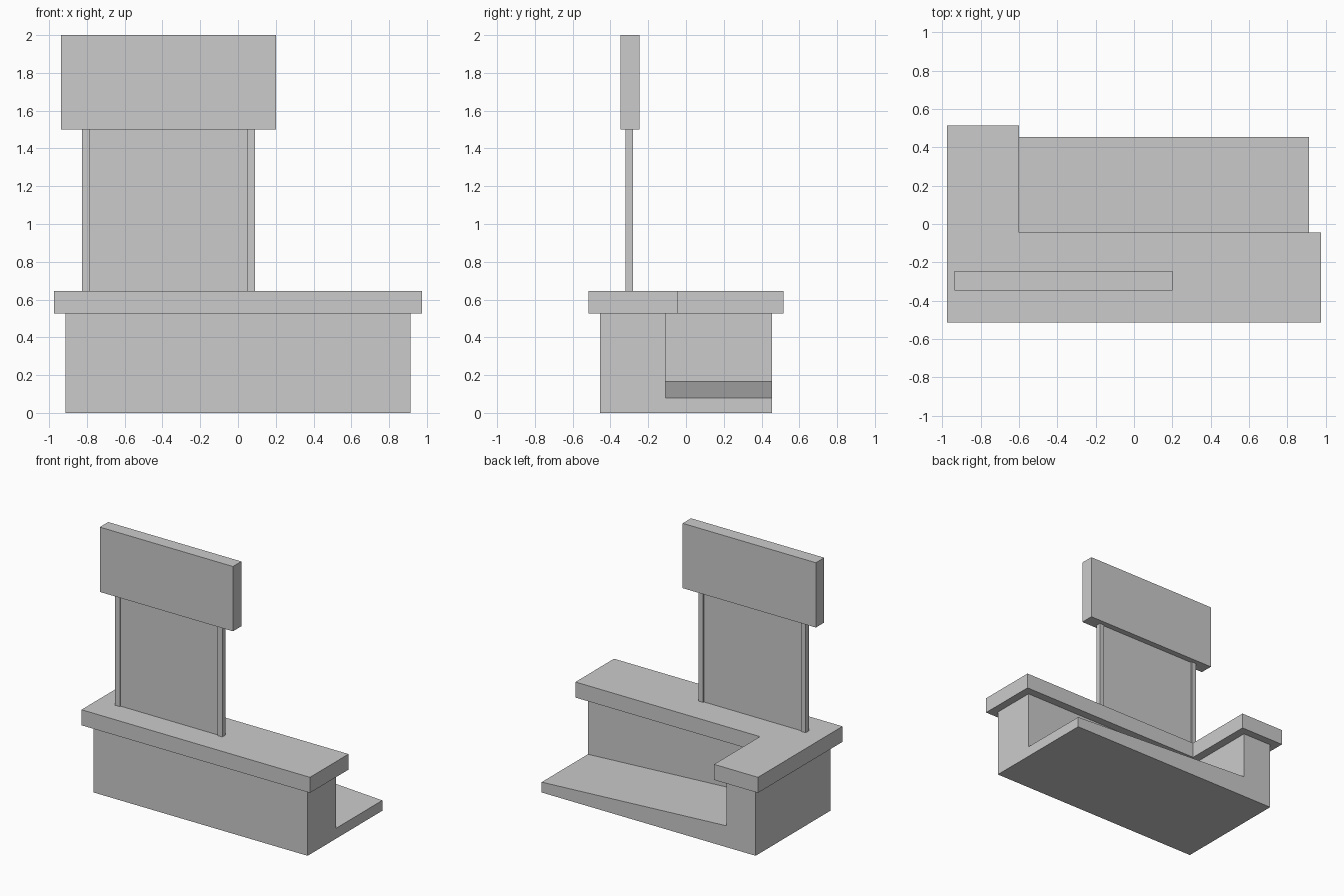
import bpy, bmesh

if "Cube" in bpy.data.objects:
    bpy.data.objects.remove(bpy.data.objects["Cube"])


def prism(name, points):
    """Join two matching loops of 3D points (bottom, top) into a solid."""
    bottom, top = points
    bm = bmesh.new()
    lo = [bm.verts.new(p) for p in bottom]
    hi = [bm.verts.new(p) for p in top]
    n = len(lo)
    bm.faces.new(lo[::-1])
    bm.faces.new(hi)
    for i in range(n):
        j = (i + 1) % n
        bm.faces.new((lo[i], lo[j], hi[j], hi[i]))
    bmesh.ops.recalc_face_normals(bm, faces=bm.faces)
    mesh = bpy.data.meshes.new(name)
    bm.to_mesh(mesh)
    bm.free()
    obj = bpy.data.objects.new(name, mesh)
    bpy.context.collection.objects.link(obj)
    return obj


def extrude_z(name, outline, z0, z1):
    return prism(name, ([(x, y, z0) for x, y in outline],
                        [(x, y, z1) for x, y in outline]))


def box(name, x0, x1, y0, y1, z0, z1):
    return extrude_z(name, [(x0, y0), (x1, y0), (x1, y1), (x0, y1)], z0, z1)


def ell(x0, x1, y0, y1, xi, yi):
    """L outline: long arm along the front, short arm on the left."""
    return [(x0, y0), (x1, y0), (x1, yi), (xi, yi), (xi, y1), (x0, y1)]


# Counter body and overhanging top
extrude_z("counter_body", ell(-0.913, 0.913, -0.455, 0.455, -0.665, -0.108), 0, 0.525)
extrude_z("counter_top", ell(-0.975, 0.975, -0.515, 0.515, -0.60, -0.045), 0.525, 0.645)

# Floor ramp behind the counter, falling towards the open right end
ramp = [(-0.665, 0), (0.913, 0), (0.913, 0.08), (-0.665, 0.165)]
prism("floor_ramp", ([(x, -0.108, z) for x, z in ramp],
                     [(x, 0.455, z) for x, z in ramp]))

# Sign posts with a slightly recessed panel between them
for side, x in (("left", -0.825), ("right", 0.05)):
    box(side + "_post", x, x + 0.04, -0.32, -0.28, 0.645, 1.5)
box("back_panel", -0.785, 0.05, -0.31, -0.29, 0.645, 1.5)

# Sign board
box("sign_board", -0.937, 0.20, -0.347, -0.245, 1.5, 2.0)
